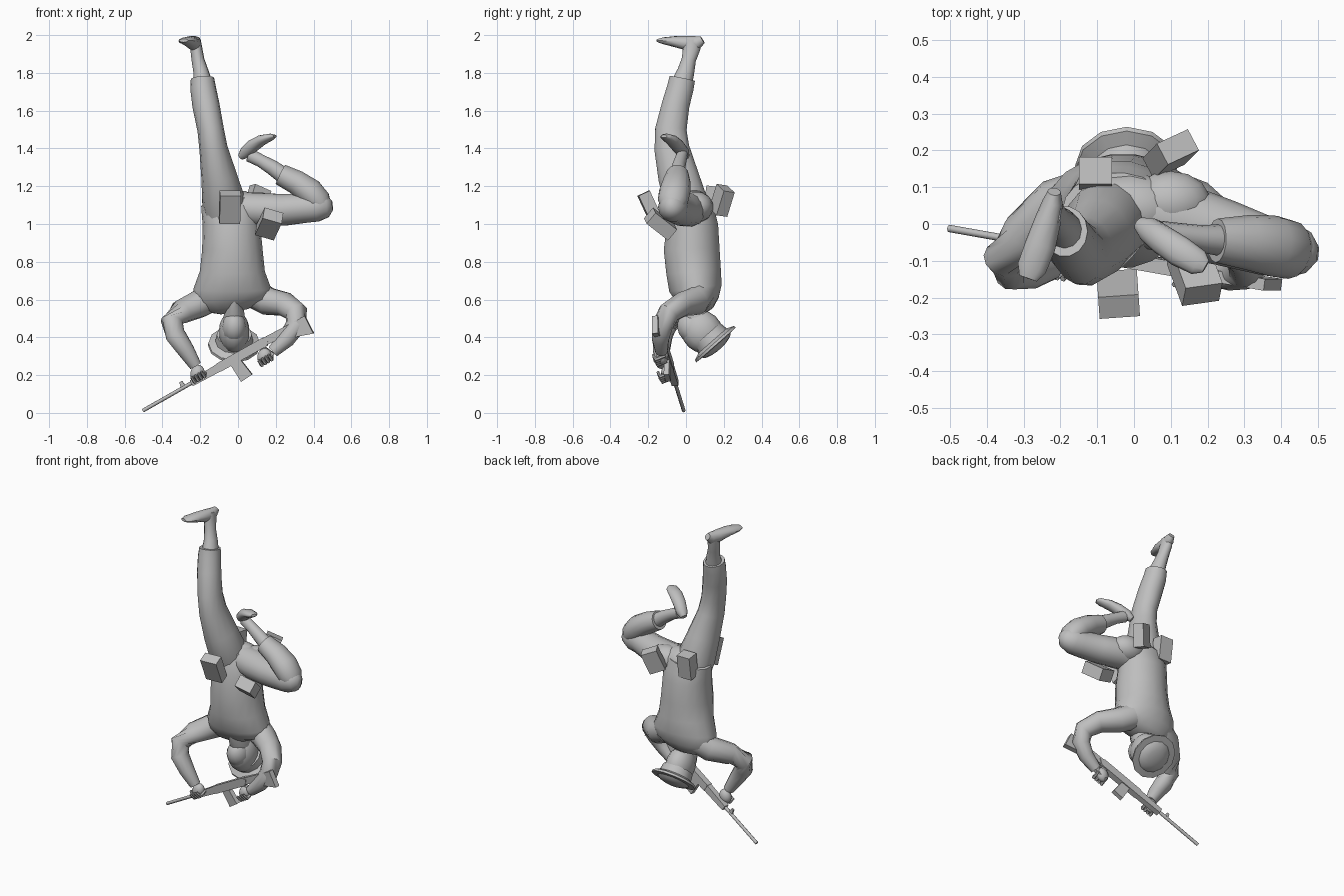
import bpy, bmesh, math
from mathutils import Vector, Matrix, Euler

grey = bpy.data.materials.new("plain_grey")
grey.diffuse_color = (0.52, 0.52, 0.52, 1)


def finish(name, bm, angle=40):
    bmesh.ops.recalc_face_normals(bm, faces=bm.faces)
    for f in bm.faces:
        f.smooth = True
    me = bpy.data.meshes.new(name)
    bm.to_mesh(me)
    bm.free()
    me.set_sharp_from_angle(angle=math.radians(angle))
    me.materials.append(grey)
    ob = bpy.data.objects.new(name, me)
    bpy.context.collection.objects.link(ob)
    return ob


def tube(name, rings, ref=(1, 0, 0), sides=12, angle=50):
    """Loft of elliptical rings (x, y, z, radius along ref, other radius)."""
    bm = bmesh.new()
    pts = [Vector(r[:3]) for r in rings]
    loops = []
    for i, r in enumerate(rings):
        t = (pts[min(i + 1, len(pts) - 1)] - pts[max(i - 1, 0)]).normalized()
        a = Vector(ref)
        a = (a - t * a.dot(t)).normalized()
        b = t.cross(a)
        ra, rb = r[3], r[-1]
        loops.append([bm.verts.new(pts[i] + a * ra * math.cos(k * math.tau / sides)
                                   + b * rb * math.sin(k * math.tau / sides)) for k in range(sides)])
    for p, q in zip(loops, loops[1:]):
        for k in range(sides):
            n = (k + 1) % sides
            bm.faces.new((p[k], p[n], q[n], q[k]))
    bm.faces.new(loops[0])
    bm.faces.new(loops[-1])
    return finish(name, bm, angle)


def ball(name, loc, size, rot=(0, 0, 0)):
    bm = bmesh.new()
    m = Matrix.LocRotScale(Vector(loc), Euler([math.radians(d) for d in rot]), Vector(size))
    bmesh.ops.create_uvsphere(bm, u_segments=14, v_segments=9, radius=1, matrix=m)
    return finish(name, bm, 60)


def box(name, loc, size, rot):
    bm = bmesh.new()
    m = Matrix.LocRotScale(Vector(loc), Euler([math.radians(d) for d in rot]), Vector(size))
    bmesh.ops.create_cube(bm, size=1, matrix=m)
    return finish(name, bm, 20)


# Torso with shoulders at the bottom and jacket hem at the top
tube("torso", [(-.02, .06, .535, .07, .05), (-.025, .06, .56, .16, .085), (-.03, .06, .6, .208, .115),
               (-.03, .05, .66, .205, .142), (-.03, .04, .75, .172, .147), (-.03, .03, .865, .16, .15),
               (-.035, .035, 1.0, .152, .137), (-.04, .035, 1.06, .152, .122), (-.05, .04, 1.12, .147, .1)], sides=18)
ball("pelvis", (-.01, .04, 1.08), (.15, .1, .1))
ball("buttock", (.1, .06, 1.09), (.11, .085, .08))

# Straight leg
tube("straight_trouser_leg", [(-.07, .03, 1.02, .1, .1), (-.075, .0, 1.12, .115, .115), (-.1, -.04, 1.25, .095, .11),
                              (-.13, -.075, 1.4, .075, .095), (-.145, -.08, 1.5, .07, .085),
                              (-.17, -.055, 1.63, .072, .075), (-.185, -.03, 1.72, .068, .072),
                              (-.188, -.02, 1.77, .062, .07)], sides=14)
tube("straight_boot_shaft", [(-.187, -.02, 1.75, .05, .055), (-.197, .0, 1.81, .04, .045),
                             (-.212, .015, 1.87, .034, .038), (-.221, .03, 1.93, .032, .046),
                             (-.224, .035, 1.975, .026, .045)])
tube("straight_boot_foot", [(-.217, .088, 1.975, .018, .02), (-.221, .06, 1.958, .028, .037),
                            (-.234, .01, 1.956, .036, .039), (-.255, -.06, 1.966, .042, .029),
                            (-.278, -.12, 1.97, .04, .018), (-.288, -.148, 1.971, .025, .009)])

# Bent leg
tube("bent_thigh", [(.02, .03, 1.08, .09, .09), (.13, .01, 1.075, .1, .09), (.25, -.025, 1.075, .09, .085),
                    (.36, -.06, 1.085, .08, .08), (.42, -.07, 1.09, .079, .079), (.475, -.078, 1.095, .055, .06),
                    (.5, -.08, 1.097, .02, .025)], ref=(0, 1, 0), sides=14)
tube("bent_shin", [(.455, -.075, 1.07, .05, .045), (.425, -.07, 1.12, .08, .07), (.38, -.06, 1.17, .083, .074),
                   (.31, -.05, 1.22, .075, .066), (.225, -.045, 1.262, .06, .058)], ref=(0, 1, 0), sides=14)
tube("bent_boot_shaft", [(.25, -.045, 1.25, .045, .045), (.18, -.04, 1.30, .037, .04),
                         (.12, -.03, 1.335, .033, .034), (.06, -.02, 1.365, .03, .036)], ref=(0, 1, 0))
tube("bent_boot_foot", [(.015, .0, 1.355, .02, .018), (.04, -.015, 1.378, .035, .033), (.08, -.045, 1.415, .04, .034),
                        (.125, -.075, 1.444, .042, .028), (.175, -.105, 1.461, .036, .018),
                        (.195, -.116, 1.465, .018, .008)], ref=(.6, .8, 0))

# Arms: shoulder to elbow, elbow to wrist
ARMS = {
    "left": [(-.13, .07, .62), (-.21, .05, .575), (-.3, -.03, .535), (-.35, -.095, .48),
             (-.33, -.125, .41), (-.275, -.13, .33), (-.225, -.12, .25)],
    "right": [(.09, .07, .63), (.16, .05, .59), (.25, -.02, .575), (.31, -.09, .53),
              (.305, -.125, .46), (.255, -.135, .39), (.185, -.13, .325)],
}
for side, path in ARMS.items():
    radii = (.08, .075, .065, .06, .055, .046, .033)
    tube(side + "_sleeve", [(*p, r) for p, r in zip(path, radii)], ref=(.2, 1, .3))

# Hands gripping the rifle
along = Vector((.86, -.15, .49))
for side, c in (("left", (-.215, -.1, .21)), ("right", (.14, -.125, .3))):
    ball(side + "_palm", c, (.038, .032, .045), (0, 20, 0))
    for k in range(4):
        o = Vector(c) + along * (k - 1.5) * .02 + Vector((0, 0, -.012))
        tube(f"{side}_finger_{k + 1}", [(*(o + Vector((.015, .02, .0))), .009), (*(o + Vector((.012, -.03, -.02))), .011),
                                        (*(o + Vector((-.005, -.045, .005))), .008)], ref=along, sides=6)

# Neck and head, tipped backwards
AX = Vector((0, .66, -.75))
tube("neck", [(-.02, -.0, .62, .03, .06), (-.02, .025, .57, .047, .07), (-.02, .045, .52, .055, .068),
              (-.02, .07, .46, .062, .07)])
ball("head", (-.02, .085, .43), (.082, .108, .118), (38, 0, 0))
ball("face", (-.02, .035, .45), (.066, .078, .088), (35, 0, 0))

# Brimmed helmet lofted along the head axis
hc = Vector((-.02, .15, .37))
tube("helmet", [(*(hc + AX * h), r) for h, r in
                ((-.06, .093), (-.015, .1), (.0, .137), (.014, .14), (.016, .1), (.03, .085), (.04, .05), (.044, .02))],
     sides=12, angle=30)

# Belt pouches: two in front, two behind
box("front_pouch_left", (-.043, -.19, 1.088), (.11, .065, .165), (25, 0, 4))
box("front_pouch_right", (.165, -.135, 1.0), (.105, .075, .15), (52, 16, 8))
box("back_pouch_left", (-.105, .135, 1.125), (.09, .075, .15), (-8, 0, 0))
box("back_pouch_right", (.1, .19, 1.125), (.1, .065, .14), (-8, 22, 25))

# Rifle, built in its own frame: u along the barrel, v up
U = Vector((.86, -.153, .49)).normalized()
V = Vector((-.49, 0, .87))
V = (V - U * V.dot(U)).normalized()
W = U.cross(V)
muzzle = Vector((-.503, -.012, .012))


def plate(name, outline, half):
    bm = bmesh.new()
    a, b = [[bm.verts.new(muzzle + U * u + V * v + W * s) for u, v in outline] for s in (-half, half)]
    bm.faces.new(a)
    bm.faces.new(b)
    for k in range(len(a)):
        n = (k + 1) % len(a)
        bm.faces.new((a[k], a[n], b[n], b[k]))
    return finish(name, bm, 20)


tube("rifle_barrel", [(*(muzzle + U * u), .01) for u in (0, .2, .4)], ref=V, sides=8)
plate("front_sight", [(.235, 0), (.265, 0), (.26, .035), (.245, .035)], .006)
plate("handguard", [(.3, -.018), (.5, -.024), (.5, .022), (.3, .016)], .018)
plate("receiver", [(.47, -.025), (.75, -.028), (.78, .005), (.75, .022), (.47, .024)], .02)
plate("magazine", [(.53, -.02), (.59, -.02), (.605, -.12), (.535, -.125)], .014)
plate("pistol_grip", [(.7, -.02), (.735, -.02), (.765, -.085), (.73, -.09)], .012)
plate("stock", [(.74, -.022), (.8, -.026), (1.0, -.092), (1.005, .012), (.74, .02)], .016)
